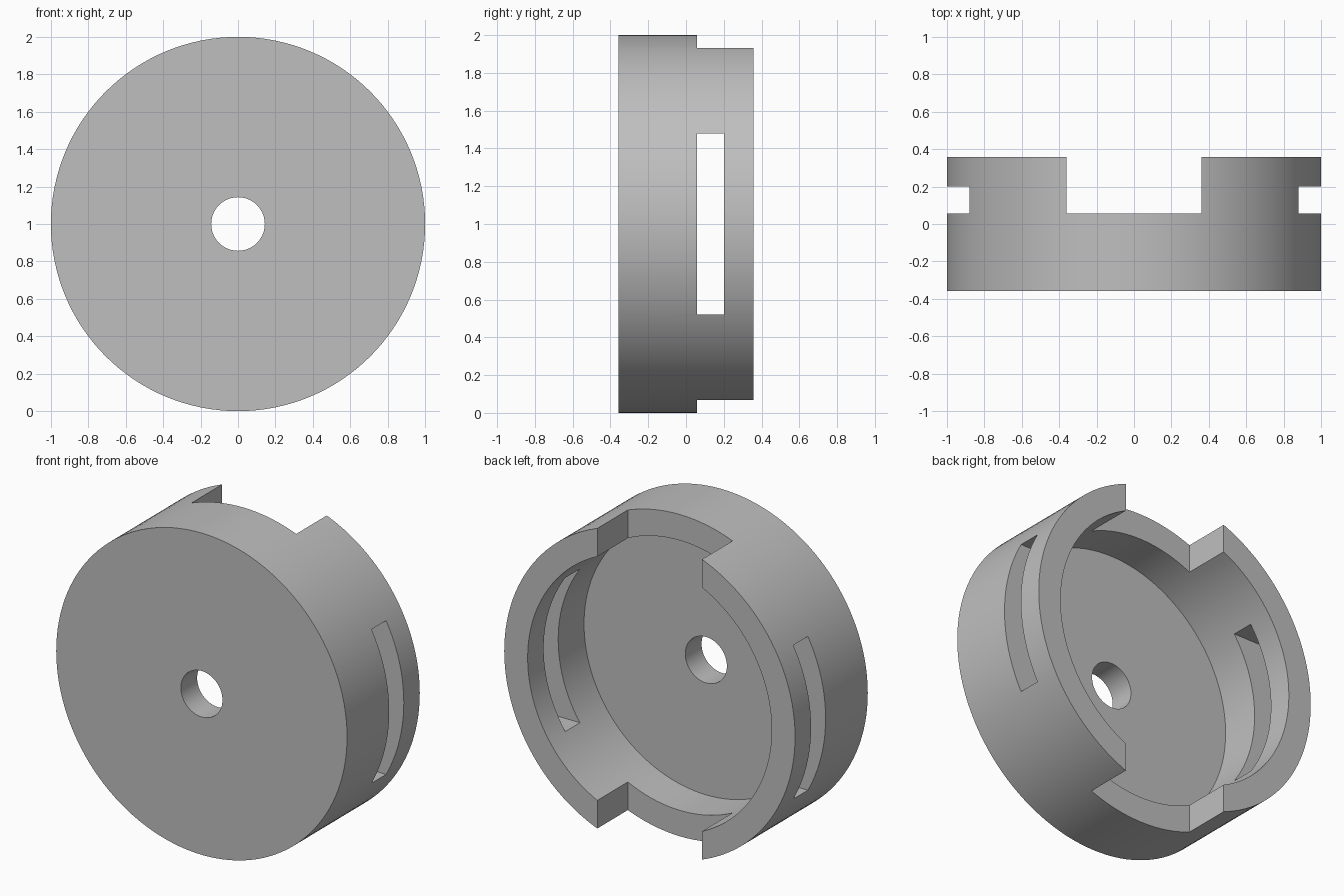
import bpy, bmesh, math
from mathutils import Matrix, Vector

cube = bpy.data.objects.get("Cube")
if cube:
    bpy.data.objects.remove(cube)

HALF = 0.357          # half depth of the cup
OUTER, INNER, HOLE = 1.0, 0.839, 0.143
FLOOR = -0.197        # inside face of the end plate
LEDGE = 0.057         # notch bottom and slot front edge
AXIS = Vector((0, 0, 1))

grey = bpy.data.materials.new("grey")
grey.use_nodes = True
colour = (0.52, 0.52, 0.52, 1)
grey.diffuse_color = colour
grey.node_tree.nodes["Principled BSDF"].inputs["Base Color"].default_value = colour


def make_object(name, bm):
    bmesh.ops.recalc_face_normals(bm, faces=bm.faces)
    mesh = bpy.data.meshes.new(name)
    bm.to_mesh(mesh)
    bm.free()
    mesh.materials.append(grey)
    obj = bpy.data.objects.new(name, mesh)
    bpy.context.collection.objects.link(obj)
    return obj


def lathe(name, profile, steps=128):
    """Spin a closed (radius, y) profile around the cup axis."""
    bm = bmesh.new()
    verts = [bm.verts.new((r, y, AXIS.z)) for r, y in profile]
    edges = [bm.edges.new((a, b)) for a, b in zip(verts, verts[1:] + verts[:1])]
    bmesh.ops.spin(bm, geom=verts + edges, cent=AXIS, axis=(0, 1, 0),
                   angle=math.tau, steps=steps, use_merge=True)
    bmesh.ops.remove_doubles(bm, verts=bm.verts, dist=1e-5)
    return make_object(name, bm)


def cut_box(target, size, y_min, y_max):
    """Cut a box across the cup between two depths."""
    bm = bmesh.new()
    place = Matrix.Translation((0, (y_min + y_max) / 2, AXIS.z))
    scale = Matrix.Diagonal((size[0], y_max - y_min, size[1], 1))
    bmesh.ops.create_cube(bm, size=1, matrix=place @ scale)
    cutter = make_object("cutter", bm)
    cutter.hide_render = True
    mod = target.modifiers.new("cut", "BOOLEAN")
    mod.operation, mod.solver, mod.object = "DIFFERENCE", "EXACT", cutter
    bpy.context.view_layer.objects.active = target
    bpy.ops.object.modifier_apply(modifier=mod.name)
    bpy.data.objects.remove(cutter)


# Round cup with a thick end plate and centre hole
cup = lathe("slotted_cup", [
    (HOLE, -HALF), (OUTER, -HALF), (OUTER, HALF),
    (INNER, HALF), (INNER, FLOOR), (HOLE, FLOOR)])

# Notches in the rim at top and bottom
cut_box(cup, (0.72, 3), LEDGE, 1)
# Slots through the wall at left and right
cut_box(cup, (3, 0.956), LEDGE, 0.2)

# Smooth round walls with sharp corners
bpy.ops.object.select_all(action="DESELECT")
cup.select_set(True)
bpy.context.view_layer.objects.active = cup
bpy.ops.object.shade_smooth_by_angle(angle=math.radians(30))
